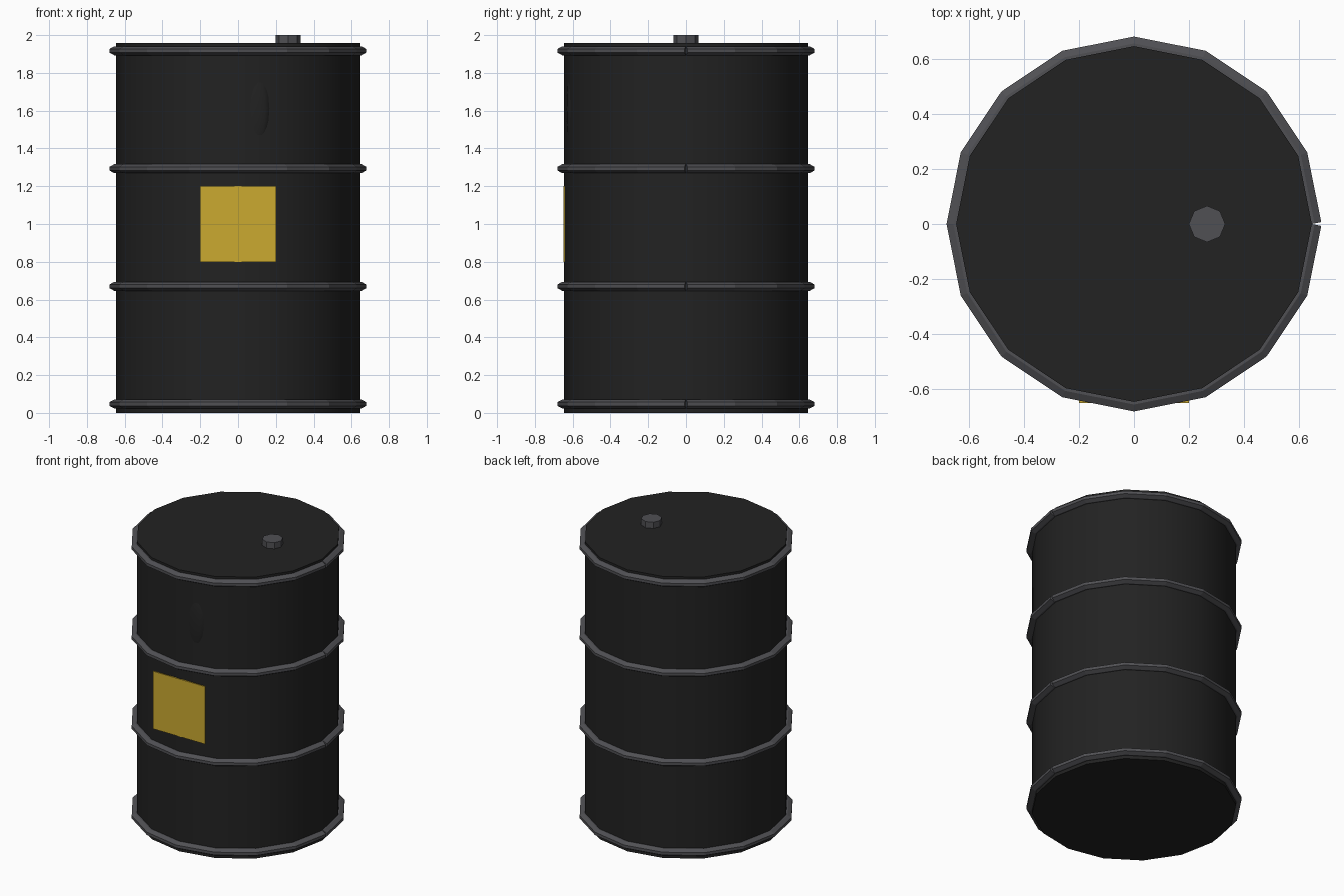
import bpy, bmesh, math
from mathutils import Matrix, Vector

cube = bpy.data.objects.get("Cube")
if cube:
    bpy.data.objects.remove(cube, do_unlink=True)

SIDES = 16
RADIUS = 0.645
STEP = math.tau / SIDES


def material(name, color):
    mat = bpy.data.materials.new(name)
    mat.use_nodes = True
    mat.diffuse_color = (*color, 1)
    mat.node_tree.nodes["Principled BSDF"].inputs["Base Color"].default_value = (*color, 1)
    return mat


black = material("black paint", (0.016, 0.016, 0.016))
steel = material("grey steel", (0.08, 0.08, 0.088))
yellow = material("yellow label", (0.6, 0.4, 0.03))


def finish(bm, name, mat, smooth=False):
    bmesh.ops.recalc_face_normals(bm, faces=bm.faces[:])
    mesh = bpy.data.meshes.new(name)
    bm.to_mesh(mesh)
    bm.free()
    mesh.materials.append(mat)
    obj = bpy.data.objects.new(name, mesh)
    bpy.context.collection.objects.link(obj)
    if smooth:
        bpy.ops.object.select_all(action='DESELECT')
        obj.select_set(True)
        bpy.context.view_layer.objects.active = obj
        bpy.ops.object.shade_smooth_by_angle(angle=math.radians(40))
    return obj


def cylinder(name, radius, bottom, top, sides, mat, x=0, smooth=False):
    bm = bmesh.new()
    bmesh.ops.create_cone(bm, cap_ends=True, segments=sides, radius1=radius,
                          radius2=radius, depth=top - bottom,
                          matrix=Matrix.Translation((x, 0, (bottom + top) / 2)))
    return finish(bm, name, mat, smooth)


def hoop(name, z):
    # Open band whose square-cut ends leave a small notch on the +x side
    profile = [(-0.015, -0.024), (0.01, -0.024), (0.035, -0.01),
               (0.035, 0.01), (0.01, 0.024), (-0.015, 0.024)]
    bm = bmesh.new()
    loops = []
    for i in range(SIDES + 1):
        a = i * STEP
        tilt = STEP / 2 if i == 0 else -STEP / 2 if i == SIDES else 0
        centre = Vector((math.cos(a), math.sin(a), 0)) * RADIUS
        out = Vector((math.cos(a + tilt), math.sin(a + tilt), 0))
        loops.append([bm.verts.new(centre + out * d + Vector((0, 0, z + h)))
                      for d, h in profile])
    n = len(profile)
    for p, q in zip(loops, loops[1:]):
        for j in range(n):
            k = (j + 1) % n
            bm.faces.new((p[j], q[j], q[k], p[k]))
    bm.faces.new(loops[0])
    bm.faces.new(loops[-1])
    return finish(bm, name, mat=steel)


# Drum shell and lid bung
cylinder("drum_body", RADIUS, 0, 1.957, SIDES, black, smooth=True)
cylinder("bung_cap", 0.066, 1.95, 2.0, 8, steel, x=0.265)

# Four raised hoops
for label, z in (("bottom", 0.047), ("lower", 0.67), ("upper", 1.293), ("top", 1.917)):
    hoop(label + "_hoop", z)

# Square warning plate on the front
bm = bmesh.new()
bmesh.ops.create_cube(bm, size=1, matrix=Matrix.Translation((0, -0.6445, 1.0))
                      @ Matrix.Diagonal((0.4, 0.009, 0.4, 1)))
finish(bm, "front_label", yellow)

# Shallow bump on the front of the shell
bm = bmesh.new()
bmesh.ops.create_uvsphere(bm, u_segments=16, v_segments=10, radius=1,
                          matrix=Matrix.Translation((0.08, -0.605, 1.61))
                          @ Matrix.Diagonal((0.09, 0.028, 0.21, 1)))
finish(bm, "shell_bump", black, smooth=True)
